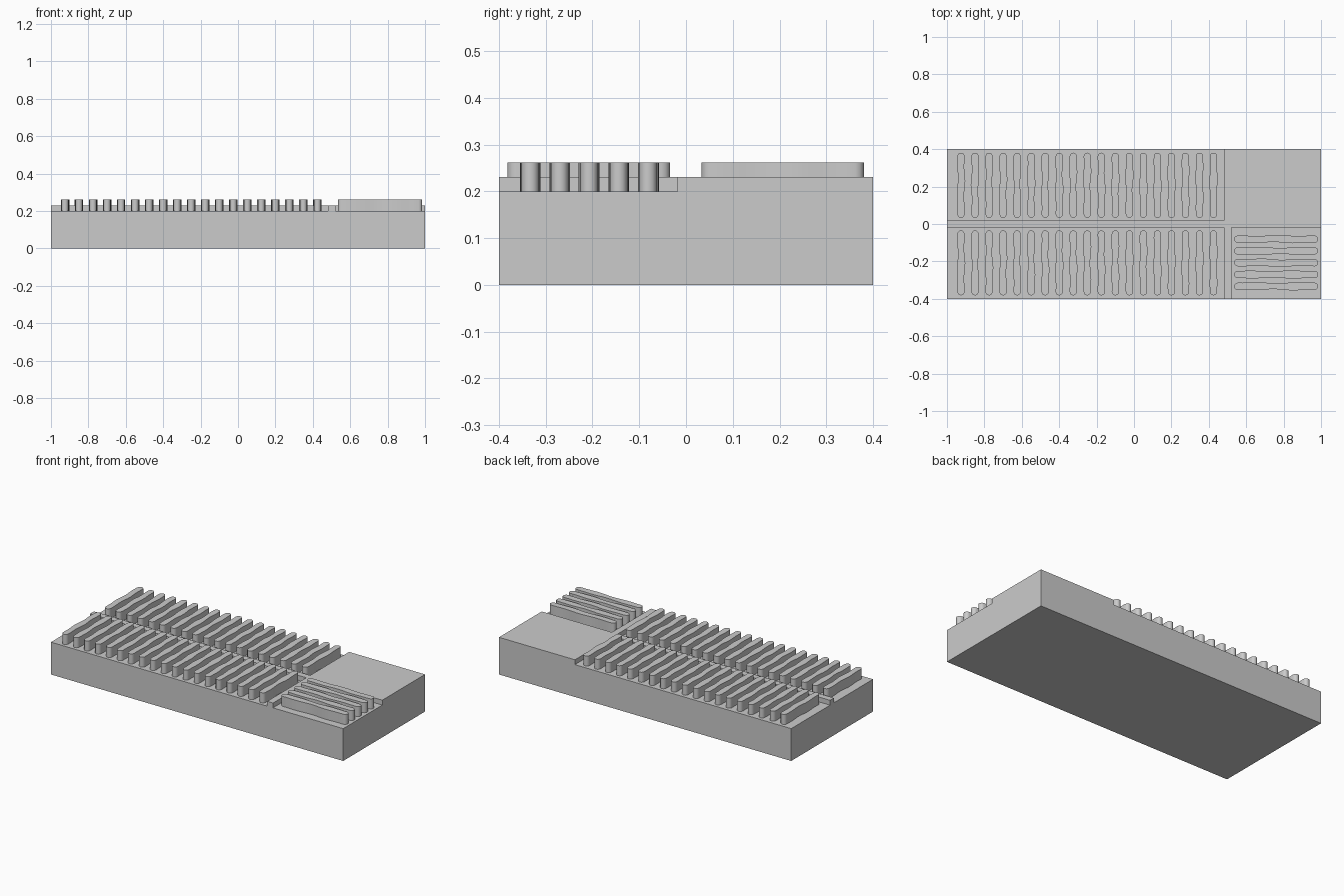
import bpy, bmesh, math, random
from mathutils import Matrix

random.seed(4)
default = bpy.data.objects.get("Cube")
if default:
    bpy.data.objects.remove(default, do_unlink=True)

grey = bpy.data.materials.new("plain grey")
grey.use_nodes = True
tone = (0.6, 0.6, 0.6, 1)
grey.diffuse_color = tone
grey.node_tree.nodes["Principled BSDF"].inputs["Base Color"].default_value = tone

FLOOR, PATH, RIDGE = 0.20, 0.23, 0.262


def add_object(name, bm):
    bmesh.ops.recalc_face_normals(bm, faces=bm.faces)
    mesh = bpy.data.meshes.new(name)
    bm.to_mesh(mesh)
    bm.free()
    obj = bpy.data.objects.new(name, mesh)
    bpy.context.collection.objects.link(obj)
    mesh.materials.append(grey)
    return obj


def box(name, x0, x1, y0, y1, z0, z1):
    bm = bmesh.new()
    bmesh.ops.create_cube(bm, size=1)
    for v in bm.verts:
        v.co.x = x1 if v.co.x > 0 else x0
        v.co.y = y1 if v.co.y > 0 else y0
        v.co.z = z1 if v.co.z > 0 else z0
    return add_object(name, bm)


def planted_row(name, cx, cy, length, along_x):
    """Raised row with rounded ends and gently wavering sides."""
    half, radius, steps = length / 2, 0.019, 14
    straight = half - radius
    outline = []
    for side in (1, -1):
        phase = random.uniform(0, math.tau)
        # wavering flank
        for i in range(steps + 1):
            t = i / steps
            wave = 0.004 * math.sin(phase + t * 11) * math.sin(math.pi * t)
            outline.append((side * (radius + wave), side * straight * (2 * t - 1)))
        # rounded end
        for i in range(1, 6):
            a = math.pi * i / 6
            outline.append((side * radius * math.cos(a),
                            side * (straight + radius * math.sin(a))))
    bm = bmesh.new()
    face = bm.faces.new([bm.verts.new((x, y, FLOOR - 0.005)) for x, y in outline])
    top = bmesh.ops.extrude_face_region(bm, geom=[face])["geom"]
    for v in top:
        if isinstance(v, bmesh.types.BMVert):
            v.co.z = RIDGE
    turn = Matrix.Rotation(math.pi / 2 if along_x else 0, 4, "Z")
    bm.transform(Matrix.Translation((cx, cy, 0)) @ turn)
    obj = add_object(name, bm)
    bpy.ops.object.select_all(action="DESELECT")
    obj.select_set(True)
    bpy.context.view_layer.objects.active = obj
    bpy.ops.object.shade_smooth_by_angle(angle=math.radians(35))


# Ground block with three sunken plots, leaving paths and a corner yard
ground = box("ground_block", -1, 1, -0.4, 0.4, 0, PATH)
plots = [(-1.1, 0.48, 0.02, 0.5), (-1.1, 0.48, -0.5, -0.018), (0.52, 1.1, -0.5, -0.018)]
for plot in plots:
    cutter = box("plot_cutter", *plot, FLOOR, 0.4)
    cutter.hide_render = True
    cut = ground.modifiers.new("sunken plot", "BOOLEAN")
    cut.operation = "DIFFERENCE"
    cut.solver = "EXACT"
    cut.object = cutter
    bpy.ops.object.select_all(action="DESELECT")
    ground.select_set(True)
    bpy.context.view_layer.objects.active = ground
    bpy.ops.object.modifier_apply(modifier=cut.name)
    bpy.data.objects.remove(cutter, do_unlink=True)

# Two long plots of crosswise rows
for i in range(19):
    x = -0.925 + 0.075 * i
    planted_row("back_row", x, 0.207, 0.348, False)
    planted_row("front_row", x, -0.208, 0.348, False)

# Small plot of lengthwise rows
for i in range(5):
    planted_row("side_row", 0.76, -0.333 + 0.063 * i, 0.45, True)
